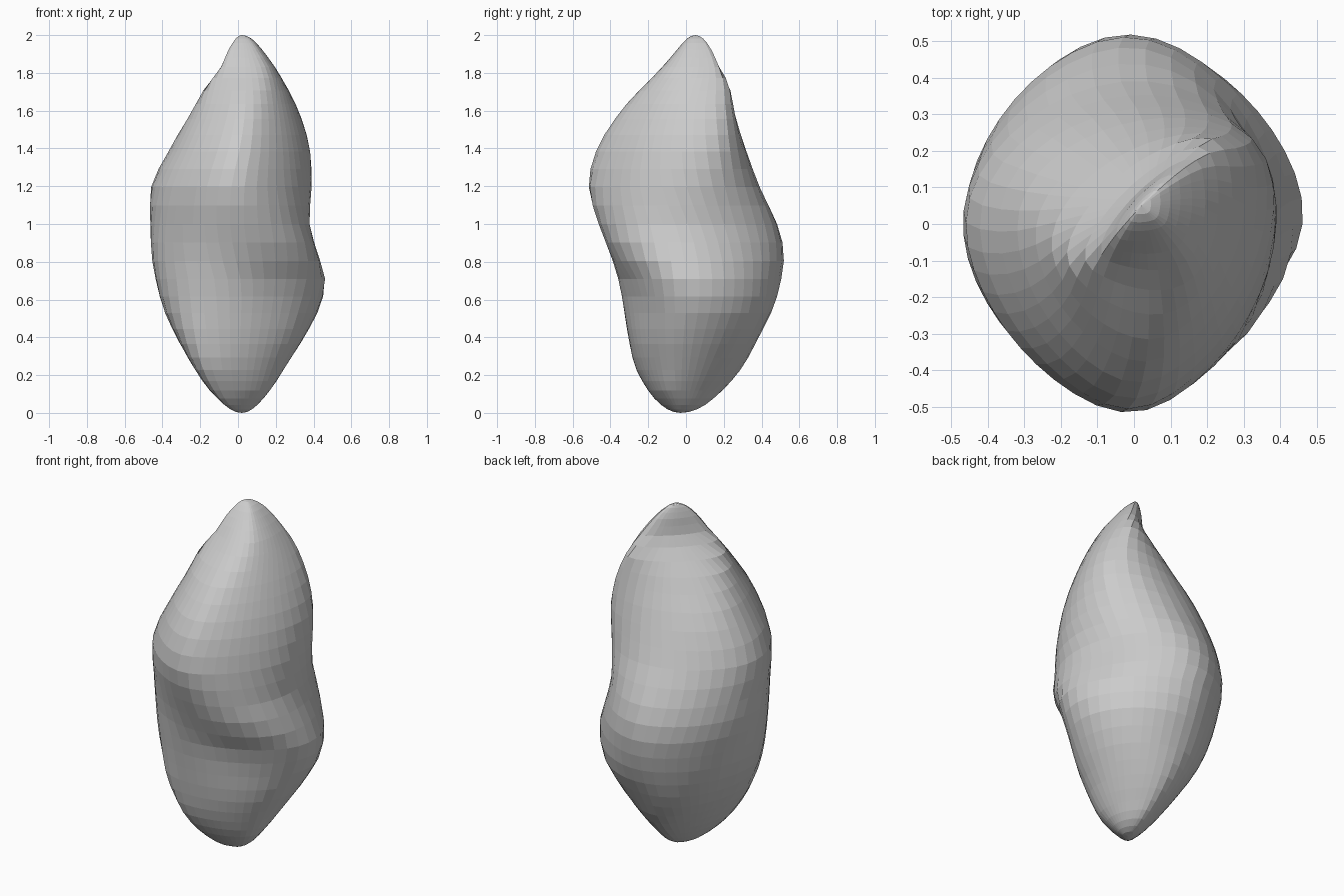
import bpy, bmesh, math

if "Cube" in bpy.data.objects:
    bpy.data.objects.remove(bpy.data.objects["Cube"])

SEGMENTS, RINGS = 40, 32
BOTTOM, TOP = (0.02, -0.03), (0.02, 0.05)

# Outline reach of the stone at each height, in eight compass directions
HEIGHTS = [0.05, .12, .25, .4, .55, .7, .85, 1.0, 1.2, 1.4, 1.6, 1.8, 1.92]
REACH = [
    [.11, .17, .255, .35, .43, .465, .42, .38, .39, .38, .32, .215, .13],     # +x
    [.11, .17, .27, .37, .445, .46, .445, .415, .395, .395, .365, .295, .20],  # +x +y
    [.12, .20, .305, .385, .46, .505, .52, .485, .39, .315, .255, .225, .155],  # +y
    [.07, .14, .25, .35, .41, .45, .475, .46, .41, .325, .20, .065, .045],    # -x +y
    [.08, .15, .24, .325, .395, .435, .46, .465, .46, .36, .245, .135, .065],  # -x
    [.16, .25, .34, .385, .405, .42, .43, .445, .46, .395, .28, .155, .08],   # -x -y
    [.14, .20, .27, .305, .33, .36, .41, .465, .52, .475, .345, .155, .05],   # -y
    [.12, .185, .245, .305, .345, .385, .43, .43, .425, .39, .315, .2, .095],  # +x -y
]


def hermite(xs, ys, x):
    """Smooth curve through uneven samples."""
    n = len(xs)
    i = max(k for k in range(n - 1) if xs[k] <= x or k == 0)

    def slope(k):
        a, b = max(k - 1, 0), min(k + 1, n - 1)
        return (ys[b] - ys[a]) / (xs[b] - xs[a])
    d = xs[i + 1] - xs[i]
    t = (x - xs[i]) / d
    return ((2*t**3 - 3*t**2 + 1) * ys[i] + (t**3 - 2*t**2 + t) * d * slope(i)
            + (3*t**2 - 2*t**3) * ys[i + 1] + (t**3 - t**2) * d * slope(i + 1))


def hollow(angle, z):
    """Broad, shallow scoop under the slanting shelf at the front."""
    off = (angle + math.radians(65) + math.pi) % (2 * math.pi) - math.pi
    return 0.015 * math.exp(-(off / 0.5)**2 - ((z - 0.64 + 0.2 * off) / 0.2)**2)


def around(values, a):
    """Smooth periodic curve through eight evenly spaced values."""
    total = sum(values) / 8
    for m in (1, 2, 3):
        for j, h in enumerate(values):
            total += h * math.cos(m * (a - j * math.pi / 4)) / 4
    return total + sum(h * (-1)**j for j, h in enumerate(values)) * math.cos(4 * a) / 8


def ring(tilt):
    """One cross-section: the rounded shape enclosed by its eight reaches."""
    dirs = [j * math.pi / 4 for j in range(8)]
    ts = [0] + [math.acos(1 - z) for z in HEIGHTS] + [math.pi]
    reach = []
    for a, row in zip(dirs, REACH):
        ends = [p[0] * math.cos(a) + p[1] * math.sin(a) for p in (BOTTOM, TOP)]
        reach.append(hermite(ts, [ends[0]] + row + [ends[1]], tilt))
    cx = (reach[0] - reach[4]) / 2
    cy = (reach[2] - reach[6]) / 2
    local = [max(h - cx * math.cos(a) - cy * math.sin(a), 0.004)
             for a, h in zip(dirs, reach)]
    fine = [(k * math.pi / 36, max(around(local, k * math.pi / 36), 0.004))
            for k in range(72)]
    z = 1 - math.cos(tilt)
    pts = []
    for k in range(SEGMENTS):
        a = 2 * math.pi * k / SEGMENTS
        r = min(h / math.cos(a - b) for b, h in fine if math.cos(a - b) > 0.1)
        r -= hollow(a, z)
        pts.append((cx + r * math.cos(a), cy + r * math.sin(a), z))
    # round the corners, alternating shrink and regrow to keep the size
    for f in (0.5, -0.45, 0.5, -0.45):
        pts = [[(1 - f) * p[i] + f / 2 * (pts[k - 1][i] + pts[(k + 1) % SEGMENTS][i])
                for i in (0, 1)] + [z] for k, p in enumerate(pts)]
    return pts


# Stone body: stacked rings closed by a point at each end
bm = bmesh.new()
rings = [[bm.verts.new(p) for p in ring(math.pi * i / RINGS)] for i in range(1, RINGS)]
low = bm.verts.new((*BOTTOM, 0))
high = bm.verts.new((*TOP, 2))
for k in range(SEGMENTS):
    n = (k + 1) % SEGMENTS
    for a, b in zip(rings, rings[1:]):
        bm.faces.new((a[k], a[n], b[n], b[k]))
    bm.faces.new((low, rings[0][n], rings[0][k]))
    bm.faces.new((high, rings[-1][k], rings[-1][n]))
bmesh.ops.recalc_face_normals(bm, faces=bm.faces)
mesh = bpy.data.meshes.new("stone")
bm.to_mesh(mesh)
bm.free()
bpy.context.collection.objects.link(bpy.data.objects.new("stone", mesh))
